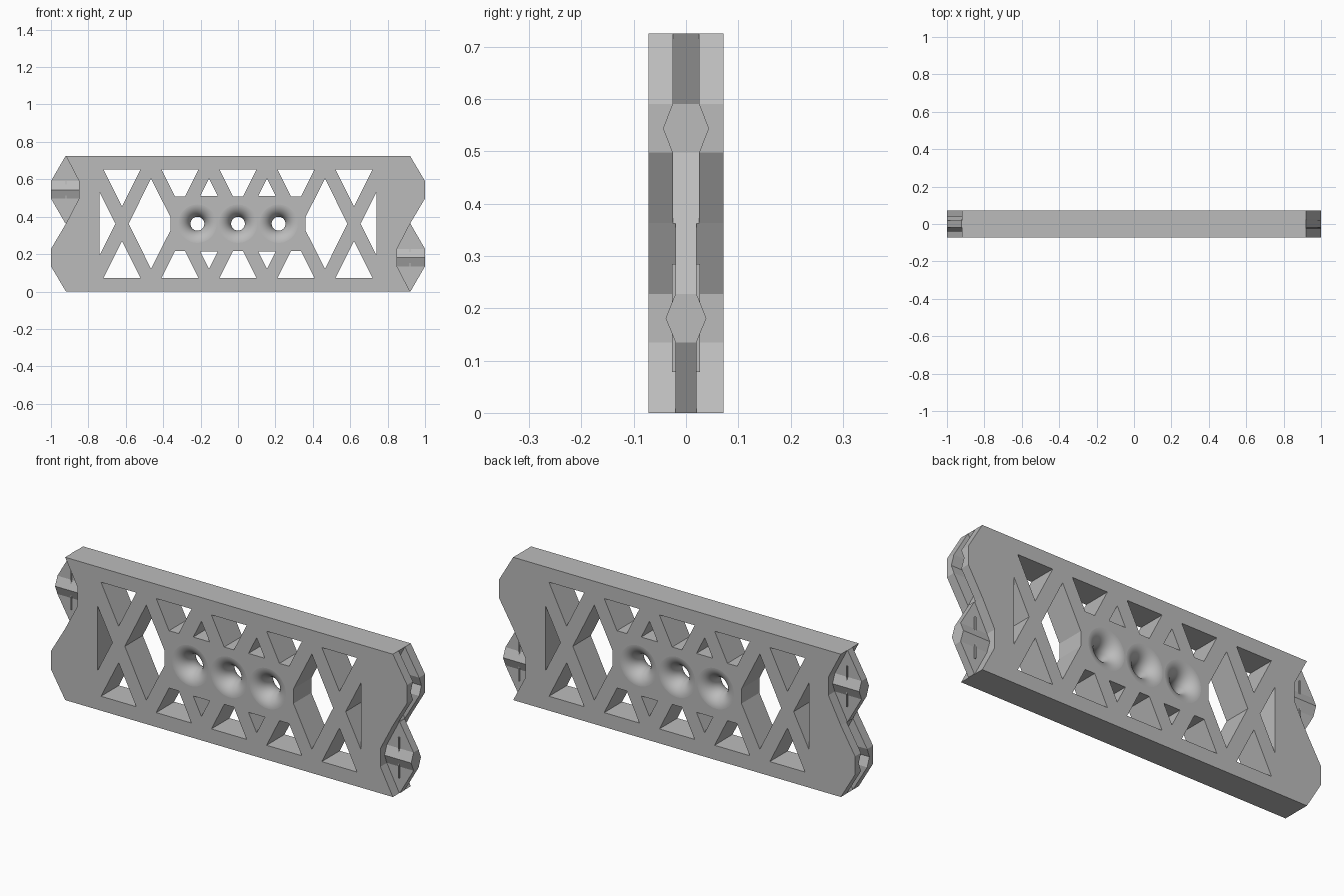
import bpy
import bmesh
import math
from mathutils import Vector

old = bpy.data.objects.get("Cube")
if old:
    bpy.data.objects.remove(old, do_unlink=True)

H = 0.725          # panel height
T = 0.072          # half thickness
MID = H / 2

grey = bpy.data.materials.new("plain grey")
grey.use_nodes = True
grey.diffuse_color = (0.5, 0.5, 0.5, 1)
grey.node_tree.nodes["Principled BSDF"].inputs["Base Color"].default_value = grey.diffuse_color


def make_object(name, bm):
    bmesh.ops.remove_doubles(bm, verts=bm.verts, dist=1e-5)
    bmesh.ops.recalc_face_normals(bm, faces=bm.faces)
    mesh = bpy.data.meshes.new(name)
    bm.to_mesh(mesh)
    bm.free()
    mesh.materials.append(grey)
    obj = bpy.data.objects.new(name, mesh)
    bpy.context.collection.objects.link(obj)
    return obj


def prism(bm, points, half):
    """Extrude an x-z outline through the thickness."""
    face = bm.faces.new([bm.verts.new((x, -half, z)) for x, z in points])
    moved = bmesh.ops.extrude_face_region(bm, geom=[face])["geom"]
    bmesh.ops.translate(bm, vec=(0, 2 * half, 0),
                        verts=[v for v in moved if isinstance(v, bmesh.types.BMVert)])


def turn(points):
    """Half turn of an x-z outline about the panel centre."""
    return [(-x, H - z) for x, z in points]


def flip(points):
    return [(x, H - z) for x, z in points]


def loft(bm, rows, sign, lift):
    """Stack rectangular sections (z, x0, x1, half width); sign -1 half-turns it."""
    rings = []
    for z, x0, x1, w in rows:
        z += lift
        z = z if sign > 0 else H - z
        rings.append([bm.verts.new((sign * x, y, z))
                      for x, y in ((x0, -w), (x1, -w), (x1, w), (x0, w))])
    bm.faces.new(rings[0])
    bm.faces.new(rings[-1])
    for a, b in zip(rings, rings[1:]):
        for i in range(4):
            j = (i + 1) % 4
            bm.faces.new((a[i], a[j], b[j], b[i]))


def funnel(bm, cx, segments=48, steps=20):
    """Hourglass solid: narrow waist, flared mouths on both sides."""
    rings = []
    for s in range(steps + 1):
        a = math.pi * (s / steps - 0.5)
        y, r = 0.0723 * math.sin(a), 0.037 + 0.069 * (1 - math.cos(a))
        rings.append([bm.verts.new((cx + r * math.cos(t), y, MID + r * math.sin(t)))
                      for t in (2 * math.pi * k / segments for k in range(segments))])
    bm.faces.new(rings[0])
    bm.faces.new(rings[-1])
    for a, b in zip(rings, rings[1:]):
        for i in range(segments):
            j = (i + 1) % segments
            bm.faces.new((a[i], a[j], b[j], b[i])).smooth = True


def cut(target, cutter):
    cutter.hide_render = True
    mod = target.modifiers.new("cut", "BOOLEAN")
    mod.operation = "DIFFERENCE"
    mod.solver = "EXACT"
    mod.object = cutter
    bpy.context.view_layer.objects.active = target
    bpy.ops.object.modifier_apply(modifier=mod.name)
    bpy.data.objects.remove(cutter, do_unlink=True)


# Panel with a notch and a lobe at each end
end = [(0.92, 0), (0.85, 0.135), (0.85, 0.2275), (0.92, MID),
       (1, 0.4975), (1, 0.59), (0.92, H)]
bm = bmesh.new()
prism(bm, end + turn(end), T)
panel = make_object("truss_panel", bm)

# Truss openings
bm = bmesh.new()
openings = []
for cx in (-0.62, -0.31, 0, 0.31, 0.62):
    top = [(cx - 0.099, 0.652), (cx + 0.099, 0.652)]
    if abs(cx) > 0.5:
        top.append((cx, 0.455))
    else:
        top += [(cx + 0.027, 0.508), (cx - 0.027, 0.508)]
    openings += [top, flip(top)]
for cx in (-0.155, 0.155):
    small = [(cx - 0.046, 0.512), (cx + 0.046, 0.512), (cx, 0.604)]
    openings += [small, flip(small)]
side = [(-0.74, 0.53), (-0.74, 0.195), (-0.655, MID)]
diamond = [(-0.465, 0.604), (-0.585, MID), (-0.465, H - 0.604),
           (-0.362, 0.325), (-0.362, 0.4)]
openings += [side, turn(side), diamond, turn(diamond)]
for points in openings:
    prism(bm, points, T + 0.03)
cut(panel, make_object("opening_cutter", bm))

# Flared centre holes
bm = bmesh.new()
for cx in (-0.217, 0, 0.217):
    funnel(bm, cx)
cut(panel, make_object("hole_cutter", bm))

# Slots in the lobes
slot = [(-0.02, 0.93, 1.05, 0.025), (0.135, 0.85, 1.05, 0.025),
        (0.181, 0.85, 1.05, 0.043), (0.2275, 0.85, 1.05, 0.025),
        (MID + 0.02, 0.93, 1.05, 0.025)]
bm = bmesh.new()
loft(bm, slot, 1, MID)
loft(bm, slot, -1, MID)
cut(panel, make_object("slot_cutter", bm))

# Ridged tabs in the notches, each with small snap ribs
tab = [(0, 0.918, 0.922, 0.02), (0.135, 0.848, 1, 0.02), (0.181, 0.848, 1, 0.039),
       (0.2275, 0.848, 1, 0.02), (MID, 0.918, 0.922, 0.02)]
for name, sign in (("left", 1), ("right", -1)):
    bm = bmesh.new()
    loft(bm, tab, sign, 0)
    make_object(name + "_tab", bm)
    bm = bmesh.new()
    for low, high in ((0.078, 0.155), (0.208, 0.285)):
        loft(bm, [(low, 0.917, 0.923, 0.027), (high, 0.917, 0.923, 0.027)], sign, 0)
    make_object(name + "_tab_ribs", bm)
